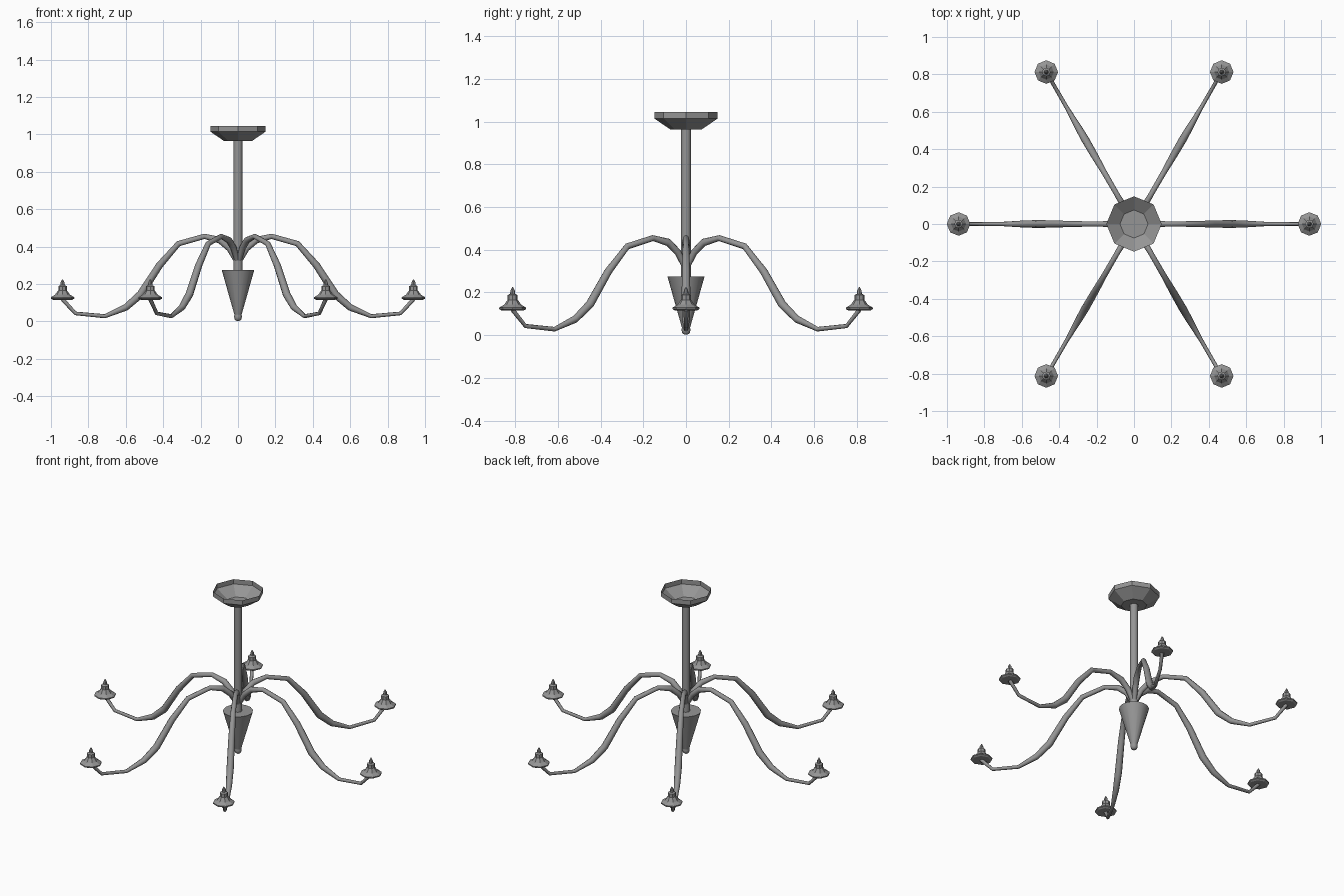
import bpy, bmesh, math
from mathutils import Vector

if "Cube" in bpy.data.objects:
    bpy.data.objects.remove(bpy.data.objects["Cube"])

metal = bpy.data.materials.new("grey_metal")
metal.use_nodes = True
GREY = (0.3, 0.3, 0.3, 1)
metal.diffuse_color = GREY
metal.node_tree.nodes["Principled BSDF"].inputs["Base Color"].default_value = GREY


def loft(name, rings, sides, smooth=0, caps=(True, True)):
    """Skin a tube through (centre, side axis, up axis, radius) rings."""
    bm = bmesh.new()
    loops = []
    for centre, side, up, radius in rings:
        angles = [2 * math.pi * i / sides for i in range(sides)]
        loops.append([bm.verts.new(centre + radius * (side * math.cos(a) + up * math.sin(a)))
                      for a in angles])
    for low, high in zip(loops, loops[1:]):
        for i in range(sides):
            j = (i + 1) % sides
            bm.faces.new((low[i], low[j], high[j], high[i]))
    if caps[0]:
        bm.faces.new(loops[0][::-1])
    if caps[1]:
        bm.faces.new(loops[-1])
    mesh = bpy.data.meshes.new(name)
    bm.to_mesh(mesh)
    bm.free()
    mesh.materials.append(metal)
    obj = bpy.data.objects.new(name, mesh)
    bpy.context.collection.objects.link(obj)
    if smooth:
        bpy.ops.object.select_all(action="DESELECT")
        obj.select_set(True)
        bpy.context.view_layer.objects.active = obj
        bpy.ops.object.shade_smooth_by_angle(angle=math.radians(smooth))
    return obj


def lathe(name, profile, sides, centre=(0, 0), smooth=0, caps=(True, True)):
    x_axis, y_axis = Vector((1, 0, 0)), Vector((0, 1, 0))
    rings = [(Vector((*centre, z)), x_axis, y_axis, r) for r, z in profile]
    return loft(name, rings, sides, smooth, caps)


# Ceiling canopy (open bowl), stem and tapered lower finial
lathe("ceiling_canopy", [(0.075, 0.965), (0.148, 1.015), (0.148, 1.045)], 8, caps=(True, False))
lathe("stem", [(0.024, 0.25), (0.024, 0.966)], 12, smooth=40)
lathe("finial_cone", [(0.019, 0.035), (0.087, 0.275)], 16, smooth=40)
lathe("finial_tip", [(0.008, 0.003), (0.018, 0.01), (0.021, 0.025), (0.018, 0.045)], 12, smooth=60)

# Arm path: distance from the axis, height, tube radius
ARM = [(0.012, 0.33, 0.014), (0.045, 0.39, 0.017), (0.097, 0.435, 0.018),
       (0.18, 0.455, 0.014), (0.318, 0.416, 0.015), (0.42, 0.3, 0.019),
       (0.52, 0.145, 0.021), (0.6, 0.075, 0.018), (0.712, 0.028, 0.011),
       (0.869, 0.043, 0.01), (0.938, 0.118, 0.011)]
CUP = [(0.052, 0.116), (0.063, 0.122), (0.063, 0.129), (0.04, 0.143),
       (0.028, 0.16), (0.023, 0.166), (0.023, 0.188), (0.012, 0.194),
       (0.01, 0.21), (0.002, 0.225)]

for k in range(6):
    turn = k * math.pi / 3
    out = Vector((math.cos(turn), math.sin(turn), 0))
    side = Vector((-out.y, out.x, 0))
    path = [out * r + Vector((0, 0, z)) for r, z, _ in ARM]
    rings = []
    for i, point in enumerate(path):
        tangent = (path[min(i + 1, len(path) - 1)] - path[max(i - 1, 0)]).normalized()
        rings.append((point, side, tangent.cross(side), ARM[i][2]))
    loft(f"arm_{k + 1}", rings, 8, smooth=50)
    lathe(f"candle_cup_{k + 1}", CUP, 8, (out.x * 0.938, out.y * 0.938))
